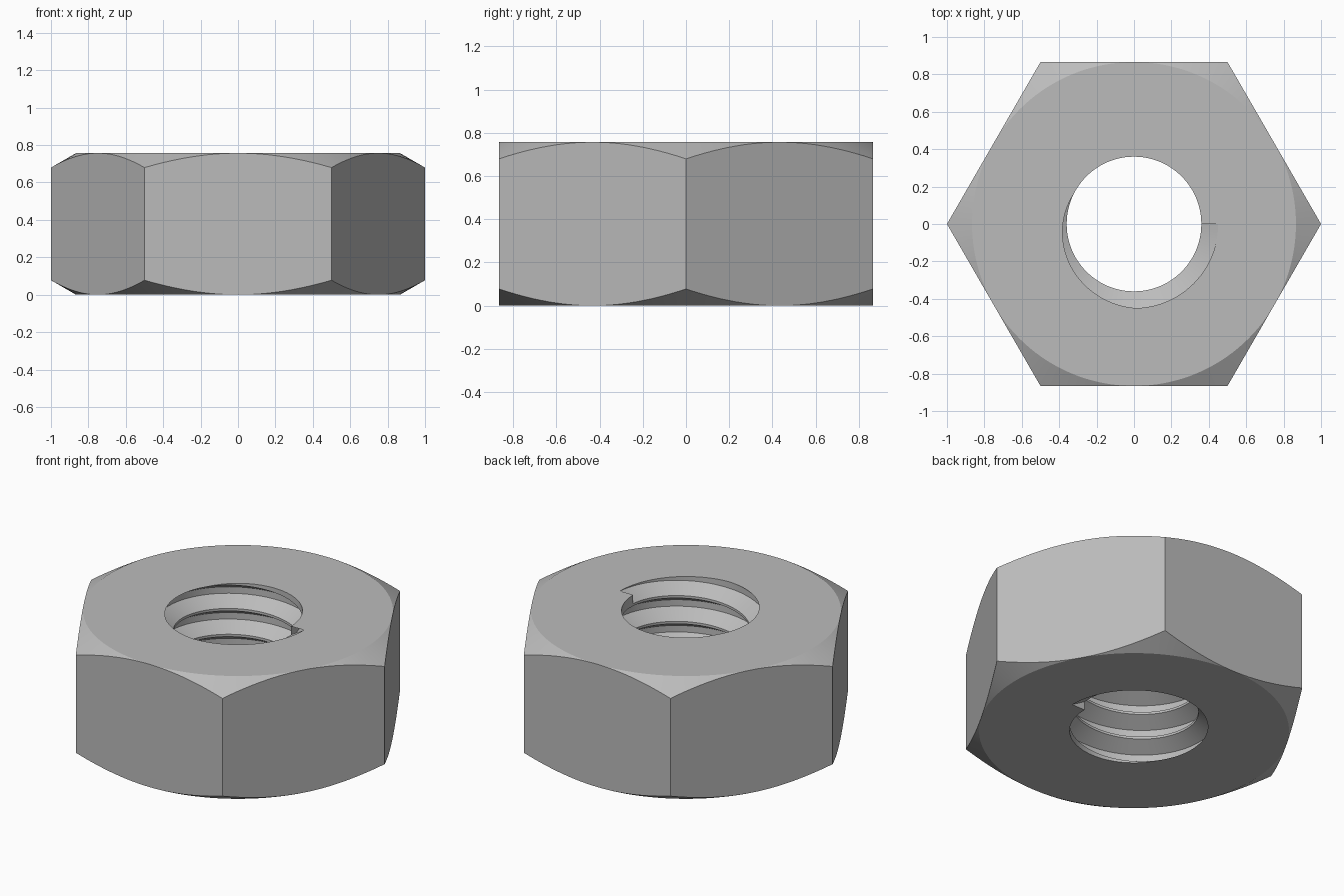
import bpy
import bmesh
from math import cos, sin, pi, tau

cube = bpy.data.objects.get("Cube")
if cube:
    bpy.data.objects.remove(cube)

HEIGHT = 0.757
FLAT_R = 0.866            # half the width across flats
BORE_R, ROOT_R = 0.36, 0.45
PITCH, TURNS = 0.159, 5
ROOT_HALF = 0.02          # half of the flat at the thread root
MOUTH_HALF = 0.072        # half of the groove where it meets the bore
SEGS = 96

steel = bpy.data.materials.new("plain steel grey")
steel.use_nodes = True
colour = (0.5, 0.5, 0.5, 1)
steel.diffuse_color = colour
steel.node_tree.nodes["Principled BSDF"].inputs["Base Color"].default_value = colour


def sweep(name, profile, steps, turns=1, rise=0.0, closed=False):
    """Carry an (r, z) profile round the z axis, climbing by rise per turn."""
    bm = bmesh.new()
    rings = []
    for i in range(steps if closed else steps + 1):
        a = tau * turns * i / steps
        lift = rise * turns * i / steps
        rings.append([bm.verts.new((r * cos(a), r * sin(a), z + lift)) for r, z in profile])
    pairs = list(zip(rings, rings[1:]))
    if closed:
        pairs.append((rings[-1], rings[0]))
    n = len(profile)
    for near, far in pairs:
        for j in range(n - 1 if closed else n):
            k = (j + 1) % n
            bm.faces.new((near[j], near[k], far[k], far[j]))
    # Cap the open ends
    if closed:
        bm.faces.new([ring[0] for ring in rings])
        bm.faces.new([ring[-1] for ring in rings])
    else:
        bm.faces.new(rings[0])
        bm.faces.new(rings[-1])
    bmesh.ops.recalc_face_normals(bm, faces=bm.faces)
    mesh = bpy.data.meshes.new(name)
    bm.to_mesh(mesh)
    bm.free()
    obj = bpy.data.objects.new(name, mesh)
    mesh.materials.append(steel)
    bpy.context.collection.objects.link(obj)
    return obj


def cut(target, tool, operation):
    """Apply a boolean and discard the tool."""
    tool.hide_render = True
    mod = target.modifiers.new(tool.name, 'BOOLEAN')
    mod.operation, mod.solver, mod.object = operation, 'EXACT', tool
    bpy.ops.object.select_all(action='DESELECT')
    bpy.context.view_layer.objects.active = target
    target.select_set(True)
    bpy.ops.object.modifier_apply(modifier=mod.name)
    bpy.data.objects.remove(tool)


# Hexagonal body
nut = sweep("hex_nut", [(1, 0), (1, HEIGHT)], 6, closed=True)

# Conical chamfer on both ends
reach, drop = 1.1, (1.1 - FLAT_R) * 0.577
chamfer = sweep("chamfer_tool", [(FLAT_R, 0), (reach, drop), (reach, HEIGHT - drop),
                                 (FLAT_R, HEIGHT)], 144, closed=True)
cut(nut, chamfer, 'INTERSECT')

# Plain bore
bore = sweep("bore_tool", [(BORE_R, -0.2), (BORE_R, HEIGHT + 0.2)], SEGS, closed=True)
cut(nut, bore, 'DIFFERENCE')

# Right-hand thread groove, open at both ends of the bore
inner = BORE_R - 0.02
groove = [(inner, -MOUTH_HALF), (BORE_R, -MOUTH_HALF), (ROOT_R, -ROOT_HALF),
          (ROOT_R, ROOT_HALF), (BORE_R, MOUTH_HALF), (inner, MOUTH_HALF)]
start = (HEIGHT - PITCH * TURNS) / 2
thread = sweep("thread_tool", [(r, z + start) for r, z in groove], SEGS * TURNS, TURNS, PITCH)
cut(nut, thread, 'DIFFERENCE')

bpy.ops.object.shade_smooth_by_angle(angle=pi / 7.5)
